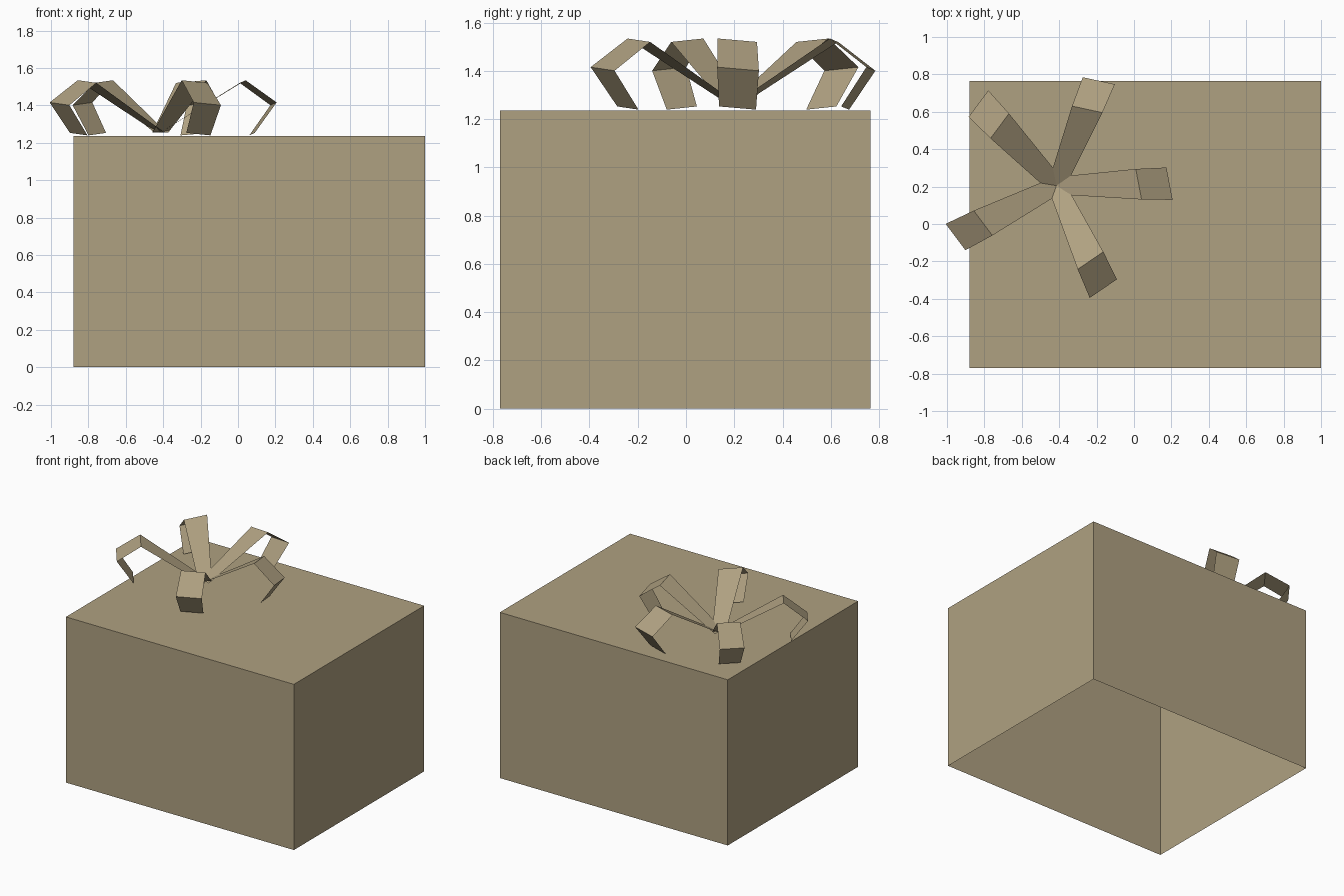
import bpy, bmesh
from math import radians
from mathutils import Vector, Matrix

old = bpy.data.objects.get("Cube")
if old:
    bpy.data.objects.remove(old, do_unlink=True)

# One tan paper colour for everything
tan = bpy.data.materials.new("tan_paper")
tan.use_nodes = True
colour = (0.43, 0.355, 0.22, 1)
tan.diffuse_color = colour
tan.node_tree.nodes["Principled BSDF"].inputs["Base Color"].default_value = colour


def add_object(name, bm):
    mesh = bpy.data.meshes.new(name)
    bm.to_mesh(mesh)
    bm.free()
    mesh.materials.append(tan)
    obj = bpy.data.objects.new(name, mesh)
    bpy.context.collection.objects.link(obj)
    return obj


# Box: thin-walled and open underneath
low, high = Vector((-0.88, -0.77, 0)), Vector((1, 0.765, 1.235))
bm = bmesh.new()
bmesh.ops.create_cube(bm, size=1)
bmesh.ops.scale(bm, vec=high - low, verts=bm.verts)
bmesh.ops.translate(bm, vec=(low + high) / 2, verts=bm.verts)
bottom = [f for f in bm.faces if f.normal.z < -0.9]
bmesh.ops.delete(bm, geom=bottom, context="FACES_ONLY")
add_object("box", bm)

# Ribbon loop: centre line (distance out, height, half width, skew)
PROFILE = [
    (0.00, 1.255, 0.047, 0.0),
    (0.44, 1.527, 0.083, 1.0),
    (0.605, 1.408, 0.088, 1.0),
    (0.49, 1.246, 0.078, 1.0),
]
KNOT = Vector((-0.415, 0.205, 0))


def ribbon_loop(name, angle):
    bm = bmesh.new()
    turn = Matrix.Rotation(radians(angle), 4, "Z")
    rows = []
    for out, height, half, skew in PROFILE:
        mid = Vector((out, 0, height))
        side = Vector((-0.17 * skew, 0.985, -0.085 * skew)) * half
        rows.append([bm.verts.new(KNOT + turn @ (mid + s * side)) for s in (-1, 1)])
    for a, b in zip(rows, rows[1:]):
        bm.faces.new((a[0], b[0], b[1], a[1]))
    return add_object(name, bm)


# Five loops fan out around the knot
for i, angle in enumerate((1, 68, 133.5, 207, 294.5)):
    ribbon_loop(f"bow_loop_{i + 1}", angle)
